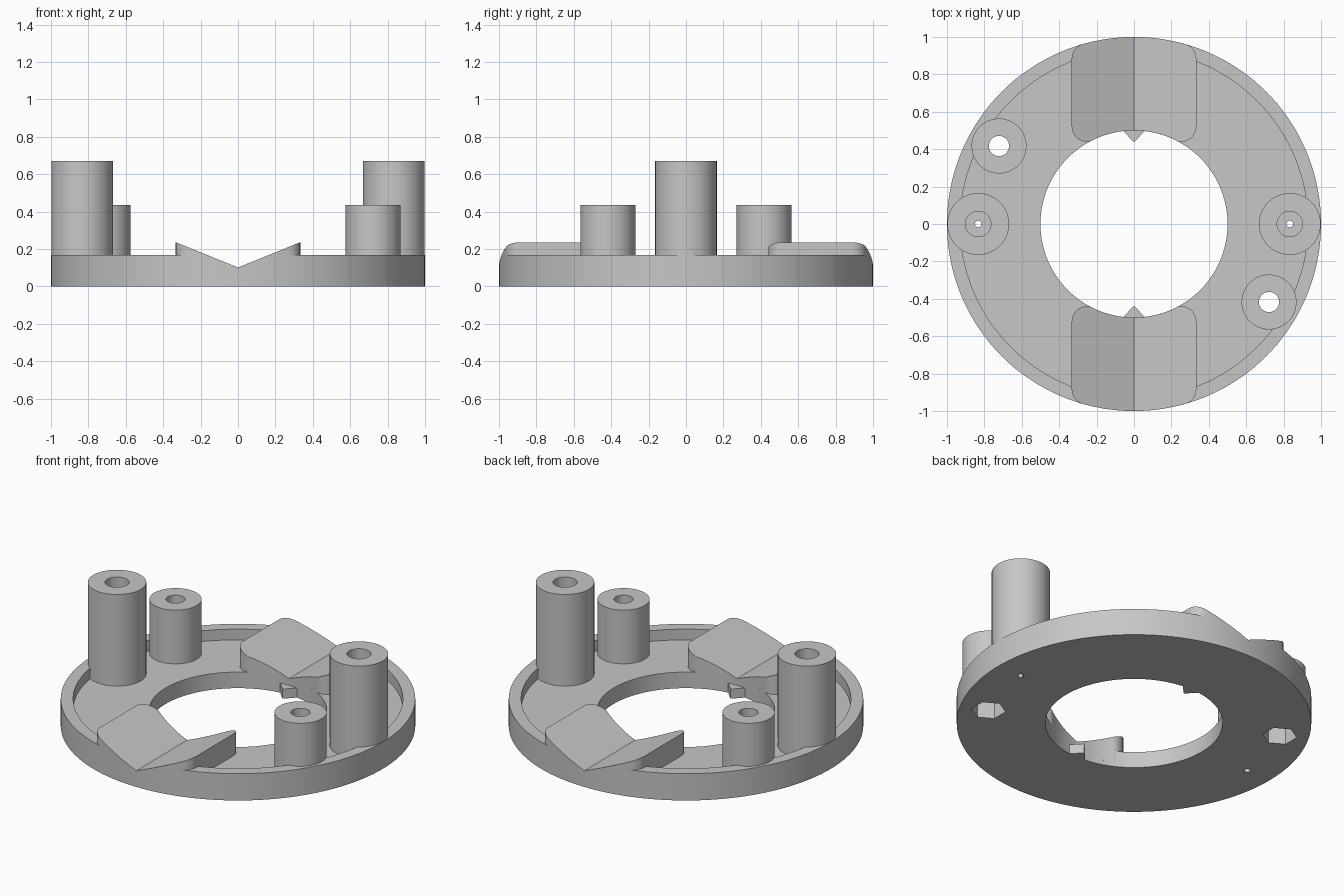
import bpy, bmesh, math
from math import sin, cos, radians

if "Cube" in bpy.data.objects:
    bpy.data.objects.remove(bpy.data.objects["Cube"], do_unlink=True)

FLOOR, RIM = 0.10, 0.167
SLOPE = 0.405          # rise of the V-shaped rests

grey = bpy.data.materials.new("matte_grey")
grey.use_nodes = True
colour = (0.57, 0.57, 0.57, 1)
grey.diffuse_color = colour
grey.node_tree.nodes["Principled BSDF"].inputs["Base Color"].default_value = colour


def finish(name, bm):
    bmesh.ops.recalc_face_normals(bm, faces=bm.faces[:])
    mesh = bpy.data.meshes.new(name)
    bm.to_mesh(mesh)
    bm.free()
    mesh.materials.append(grey)
    obj = bpy.data.objects.new(name, mesh)
    bpy.context.collection.objects.link(obj)
    return obj


def loft(bm, low, high):
    """Closed solid between two matching outlines."""
    a = [bm.verts.new(p) for p in low]
    b = [bm.verts.new(p) for p in high]
    n = len(a)
    bm.faces.new(a[::-1])
    bm.faces.new(b)
    for i in range(n):
        j = (i + 1) % n
        bm.faces.new((a[i], a[j], b[j], b[i]))


def arc(cx, cy, r, start, end, steps):
    angles = [radians(start + (end - start) * i / steps) for i in range(steps + 1)]
    return [(cx + r * cos(t), cy + r * sin(t)) for t in angles]


def cylinder(name, x, y, r, z0, z1, sides=64, turn=0):
    pts = arc(x, y, r, turn, turn + 360, sides)[:-1]
    bm = bmesh.new()
    loft(bm, [(px, py, z0) for px, py in pts], [(px, py, z1) for px, py in pts])
    return finish(name, bm)


def cut(obj, cutters):
    bpy.context.view_layer.objects.active = obj
    for c in cutters:
        mod = obj.modifiers.new("cut", 'BOOLEAN')
        mod.operation = 'DIFFERENCE'
        mod.solver = 'EXACT'
        mod.object = c
        bpy.ops.object.modifier_apply(modifier=mod.name)


# Base ring with raised rim
bm = bmesh.new()
profile = [(0.5, 0), (1, 0), (1, RIM), (0.93, RIM), (0.93, FLOOR), (0.5, FLOOR)]
SEG = 144
rings = [[bm.verts.new((r * cos(t), r * sin(t), z)) for r, z in profile]
         for t in (math.tau * i / SEG for i in range(SEG))]
for i in range(SEG):
    p, q = rings[i], rings[(i + 1) % SEG]
    for k in range(len(profile)):
        m = (k + 1) % len(profile)
        bm.faces.new((p[k], p[m], q[m], q[k]))
base = finish("base_ring", bm)
parts = [base]

# V notch through the rim, front and back
bm = bmesh.new()
vee = [(0, FLOOR), (0.25, FLOOR + 0.25 * SLOPE), (-0.25, FLOOR + 0.25 * SLOPE)]
loft(bm, [(x, -1.2, z) for x, z in vee], [(x, 1.2, z) for x, z in vee])
notch = finish("notch_cutter", bm)
notch.hide_render = True
cut(base, [notch])
helpers = [notch]

# Posts, each bored together with the base beneath it
for s, side in ((1, "left"), (-1, "right")):
    x, y = 0.833 * s, 0
    tall = cylinder("tall_post_" + side, x, y, 0.165, 0.05, 0.67)
    tall_cutters = [cylinder("pilot_cutter", x, y, 0.018, -0.1, 0.8, 24),
                    cylinder("bore_cutter", x, y, 0.068, 0.18, 0.8, 48)]
    x, y = 0.722 * s, -0.417 * s
    short = cylinder("short_post_" + side, x, y, 0.147, 0.05, 0.435)
    short_cutters = [cylinder("screw_cutter", x, y, 0.054, -0.1, 0.8, 48),
                     cylinder("nut_cutter", x, y, 0.098, -0.1, 0.15, 6, 30)]
    for post, cutters in ((tall, tall_cutters), (short, short_cutters)):
        for c in cutters:
            c.hide_render = True
        cut(post, cutters)
        parts.append(post)
        helpers += cutters
    # the wide bore stops above the base, so only narrow holes reach it
    cut(base, [tall_cutters[0]] + short_cutters)

# V-shaped rests with rounded corners, and locating teeth in the bore
half_plan = (arc(0, 0, 0.5, 90, 61.6, 12) + arc(0.253, 0.52, 0.08, 270, 360, 10)
             + arc(0.253, 0.884, 0.08, 0, 74, 10) + arc(0, 0, 1, 75, 90, 6))
for s, end in ((1, "back"), (-1, "front")):
    bm = bmesh.new()
    for m in (1, -1):
        loft(bm, [(m * x, s * y, 0.03) for x, y in half_plan],
             [(m * x, s * y, FLOOR + 0.001 + SLOPE * x) for x, y in half_plan])
    parts.append(finish("vee_rest_" + end, bm))

    tooth = [(0, 0.437), (0.065, 0.505), (-0.065, 0.505)]
    bm = bmesh.new()
    loft(bm, [(x, s * y, 0) for x, y in tooth], [(x, s * y, 0.06) for x, y in tooth])
    parts.append(finish("locating_tooth_" + end, bm))

for h in helpers:
    bpy.data.objects.remove(h, do_unlink=True)

# Smooth round walls, keep edges crisp
bpy.ops.object.select_all(action='DESELECT')
for p in parts:
    p.select_set(True)
bpy.context.view_layer.objects.active = base
bpy.ops.object.shade_smooth_by_angle(angle=radians(30))
